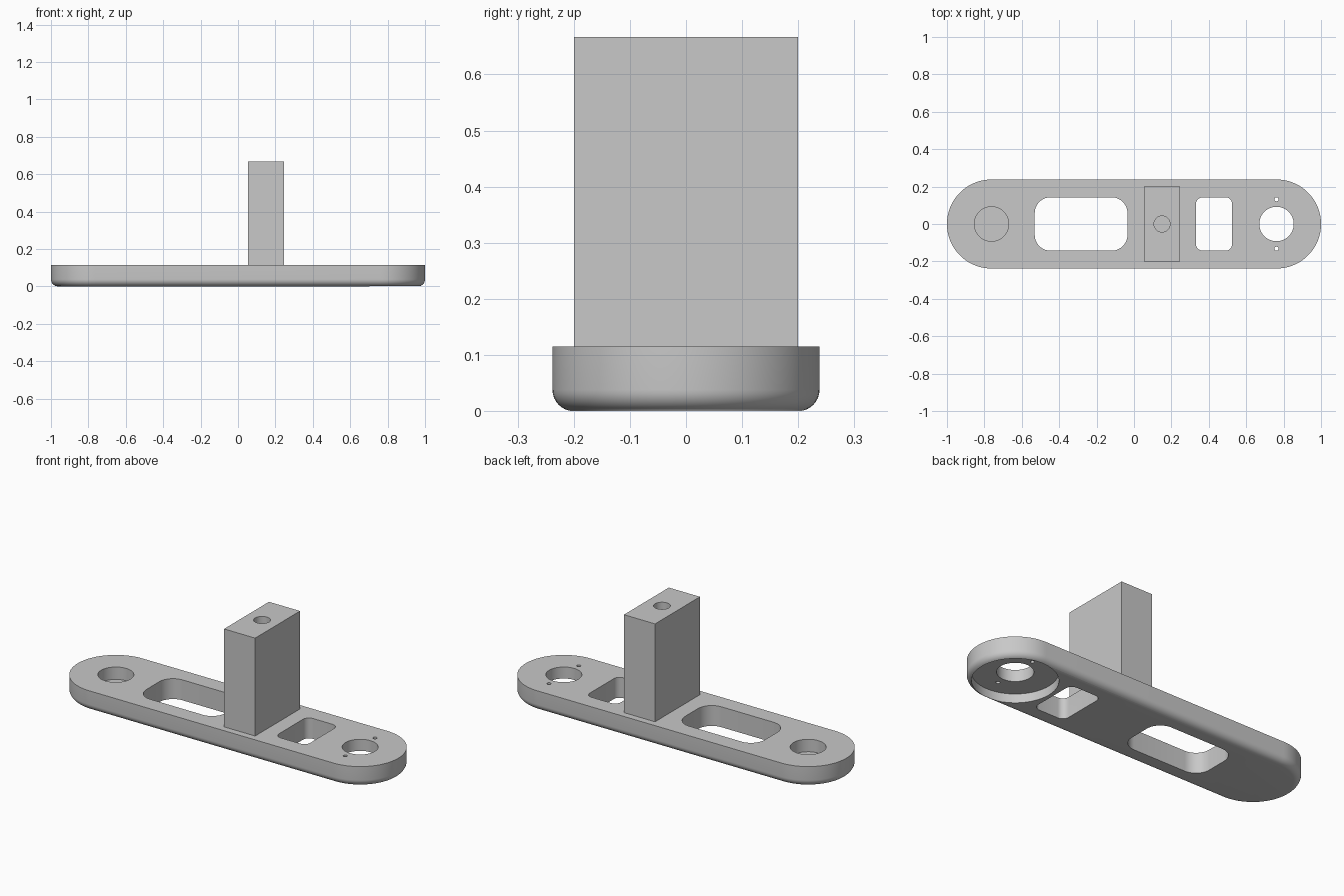
import bpy
import math

cube = bpy.data.objects.get("Cube")
if cube:
    bpy.data.objects.remove(cube, do_unlink=True)

grey = bpy.data.materials.new("plain grey")
grey.use_nodes = True
colour = (0.58, 0.58, 0.58, 1)
grey.diffuse_color = colour
grey.node_tree.nodes["Principled BSDF"].inputs["Base Color"].default_value = colour


def rounded_outline(cx, cy, half_x, half_y, radius, steps):
    """Counter-clockwise rectangle outline with rounded corners."""
    points = []
    for quarter, (sx, sy) in enumerate(((1, 1), (-1, 1), (-1, -1), (1, -1))):
        for i in range(steps + 1):
            a = (quarter + i / steps) * math.pi / 2
            p = (cx + sx * (half_x - radius) + radius * math.cos(a),
                 cy + sy * (half_y - radius) + radius * math.sin(a))
            if not points or math.dist(p, points[-1]) > 1e-5:
                points.append(p)
    if math.dist(points[0], points[-1]) < 1e-5:
        points.pop()
    return points


def loft(name, rings):
    """Closed solid through a list of (outline, height)."""
    n = len(rings[0][0])
    verts = [(x, y, z) for outline, z in rings for x, y in outline]
    faces = [list(range(n))[::-1], list(range(len(verts) - n, len(verts)))]
    for r in range(len(rings) - 1):
        for i in range(n):
            j = (i + 1) % n
            faces.append((r * n + i, r * n + j, (r + 1) * n + j, (r + 1) * n + i))
    mesh = bpy.data.meshes.new(name)
    mesh.from_pydata(verts, [], faces)
    mesh.materials.append(grey)
    obj = bpy.data.objects.new(name, mesh)
    bpy.context.collection.objects.link(obj)
    return obj


def cut(target, name, outline, bottom, top):
    cutter = loft(name, [(outline, bottom), (outline, top)])
    mod = target.modifiers.new(name, "BOOLEAN")
    mod.operation = "DIFFERENCE"
    mod.solver = "EXACT"
    mod.object = cutter
    bpy.context.view_layer.objects.active = target
    bpy.ops.object.modifier_apply(modifier=mod.name)
    bpy.data.objects.remove(cutter, do_unlink=True)


def circle(cx, cy, radius, steps=12):
    return rounded_outline(cx, cy, radius, radius, radius, steps)


THICK, HALF_W, FILLET = 0.115, 0.238, 0.038
END_X, LOW, HIGH = 0.762, -0.1, 0.3

# Plate with round ends and a rounded lower edge
rings = []
for k in range(9):
    a = k / 8 * math.pi / 2
    inset = FILLET * (1 - math.sin(a))
    rings.append((rounded_outline(0, 0, 1 - inset, HALF_W - inset, HALF_W - inset, 24),
                  FILLET * (1 - math.cos(a))))
rings.append((rings[-1][0], THICK))
plate = loft("base_plate", rings)

# Windows through the plate
cut(plate, "large_window", rounded_outline(-0.283, 0, 0.248, 0.143, 0.085, 10), LOW, HIGH)
cut(plate, "small_window", rounded_outline(0.428, 0, 0.097, 0.143, 0.037, 8), LOW, HIGH)

# Blind hole at one end, recessed through hole at the other
cut(plate, "blind_hole", circle(-END_X, 0, 0.092), 0.045, HIGH)
cut(plate, "recess", circle(END_X, 0, 0.215, 20), LOW, 0.05)
cut(plate, "through_hole", circle(END_X, 0, 0.092), LOW, HIGH)
for side in (-1, 1):
    cut(plate, "pin_hole", circle(END_X, side * 0.132, 0.011, 4), LOW, HIGH)

# Upright block with a bore in its top
block_outline = [(0.053, -0.2), (0.247, -0.2), (0.247, 0.2), (0.053, 0.2)]
block = loft("upright_block", [(block_outline, THICK), (block_outline, 0.667)])
cut(block, "top_bore", circle(0.15, 0, 0.043, 8), 0.42, 0.8)

for obj in (plate, block):
    bpy.ops.object.select_all(action="DESELECT")
    obj.select_set(True)
    bpy.context.view_layer.objects.active = obj
    bpy.ops.object.shade_smooth_by_angle(angle=math.radians(30))
